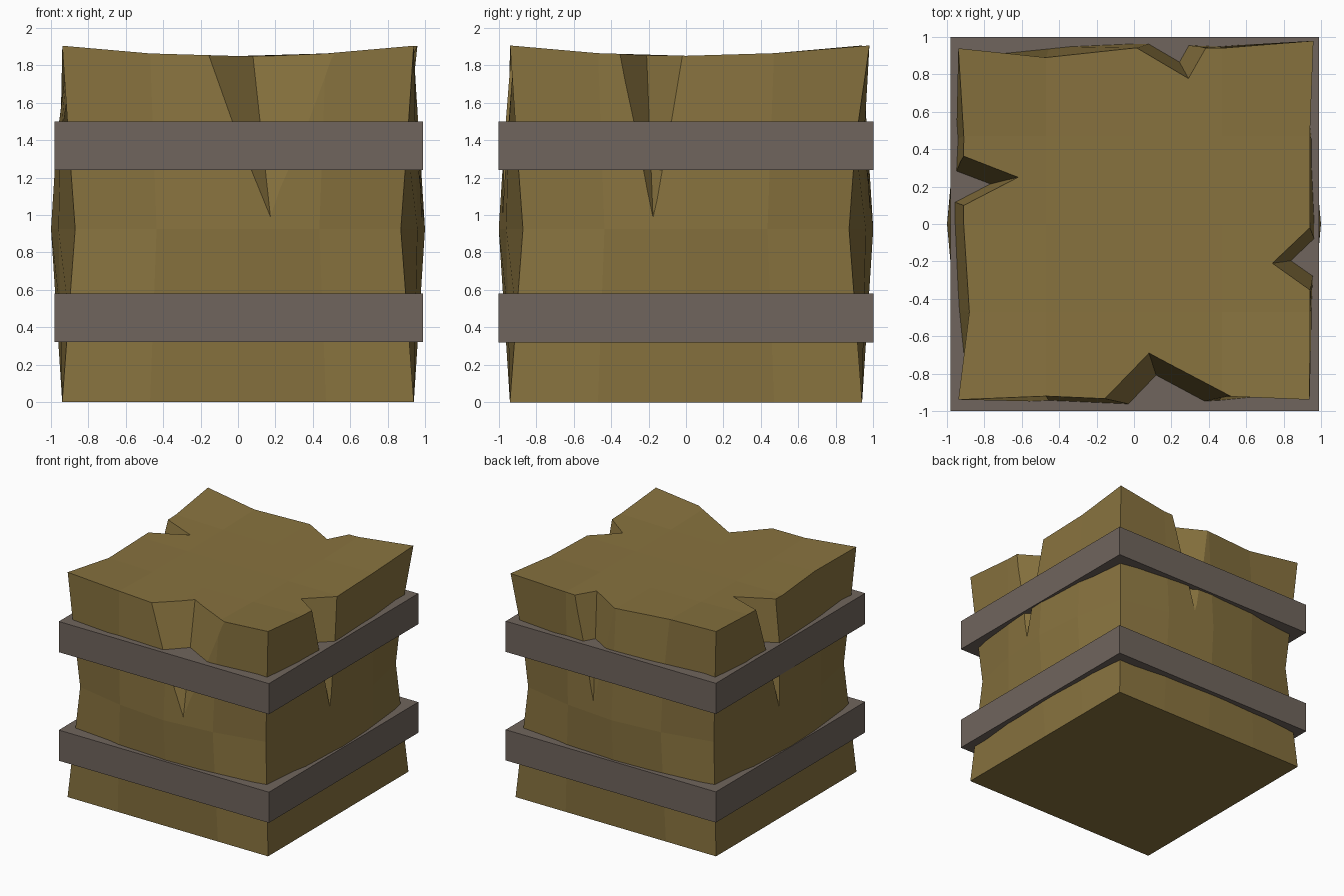
import bpy, bmesh
from mathutils import Vector

cube = bpy.data.objects.get("Cube")
if cube:
    bpy.data.objects.remove(cube)


def material(name, rgb):
    mat = bpy.data.materials.new(name)
    mat.use_nodes = True
    mat.diffuse_color = (*rgb, 1)
    mat.node_tree.nodes["Principled BSDF"].inputs["Base Color"].default_value = (*rgb, 1)
    return mat


def add_object(name, bm, mat):
    bmesh.ops.recalc_face_normals(bm, faces=bm.faces)
    mesh = bpy.data.meshes.new(name)
    bm.to_mesh(mesh)
    bm.free()
    mesh.materials.append(mat)
    obj = bpy.data.objects.new(name, mesh)
    bpy.context.collection.objects.link(obj)
    return obj


wood = material("wood", (0.245, 0.170, 0.049))
iron = material("iron", (0.162, 0.130, 0.109))

# Block: a subdivided cube with bulging sides, pinched corner edges and a dished top
MID, TOP = 0.93, 1.85
bm = bmesh.new()
bmesh.ops.create_cube(bm, size=2)
bmesh.ops.subdivide_edges(bm, edges=bm.edges[:], cuts=3, use_grid_fill=True)
for v in bm.verts:
    u, w, h = v.co
    z = TOP * (h + 1) / 2
    t = 1 - min(abs(z - MID) / MID, 1)

    def reach(side):
        return 0.94 + t * (0.06 - 0.13 * abs(side) ** 1.7)

    v.co = (u * reach(w), w * reach(u), z)
    if h > 0.99:
        v.co.z += 0.055 * u * u * w * w
        if u > 0.99 and w > 0.99:
            v.co += Vector((0.02, 0.04, 0))
        elif u < -0.99 and abs(w + 0.5) < 0.1:
            v.co.x += 0.06
        elif w > 0.99 and abs(u + 0.5) < 0.1:
            v.co.y -= 0.05
        elif u < -0.99 and abs(w) < 0.6:
            v.co.x += 0.03
        elif w < -0.99 and abs(u) > 0.4 and abs(u) < 0.6:
            v.co.y += 0.02
block = add_object("wooden_block", bm, wood)


# Cracks: wedge cutters given by lower tip, inner apex and two lips on the top rim
def crack_cutter(tip, apex, lip_a, lip_b):
    tip = Vector(tip)
    grow = lambda p: tip + (Vector(p) - tip) * 1.2
    inner = grow(apex)
    outer = [inner + (grow(p) - inner) * 1.4 for p in (lip_a, lip_b)]
    bm = bmesh.new()
    for p in (tip, inner, *outer):
        bm.verts.new(p)
    bmesh.ops.convex_hull(bm, input=bm.verts[:])
    cutter = add_object("crack_cutter", bm, wood)
    cutter.hide_render = True
    return cutter


cracks = [
    ((0.18, -1.0, 0.93), (0.08, -0.69, TOP), (-0.16, -0.94, TOP), (0.49, -0.91, TOP)),
    ((0.99, -0.175, 0.96), (0.74, -0.21, TOP), (0.94, -0.35, TOP), (0.94, -0.02, TOP)),
    ((0.17, 1.0, 0.95), (0.29, 0.78, TOP), (0.0, 0.95, TOP), (0.38, 0.94, TOP)),
    ((-0.99, 0.16, 0.97), (-0.62, 0.25, TOP), (-0.91, 0.10, TOP), (-0.91, 0.36, TOP)),
]
cutters = [crack_cutter(*c) for c in cracks]
for cutter in cutters:
    mod = block.modifiers.new("crack", "BOOLEAN")
    mod.operation = "DIFFERENCE"
    mod.solver = "EXACT"
    mod.object = cutter
bpy.context.view_layer.update()
cut = bpy.data.meshes.new_from_object(block.evaluated_get(bpy.context.evaluated_depsgraph_get()))
block.modifiers.clear()
block.data = cut
for cutter in cutters:
    bpy.data.objects.remove(cutter)

# Two square iron bands
for name, z0, z1 in (("lower_band", 0.32, 0.58), ("upper_band", 1.24, 1.50)):
    bm = bmesh.new()
    bmesh.ops.create_cube(bm, size=1)
    for v in bm.verts:
        v.co = (v.co.x * 1.97 + 0.005, v.co.y * 2, (z0 + z1) / 2 + v.co.z * (z1 - z0))
    add_object(name, bm, iron)
